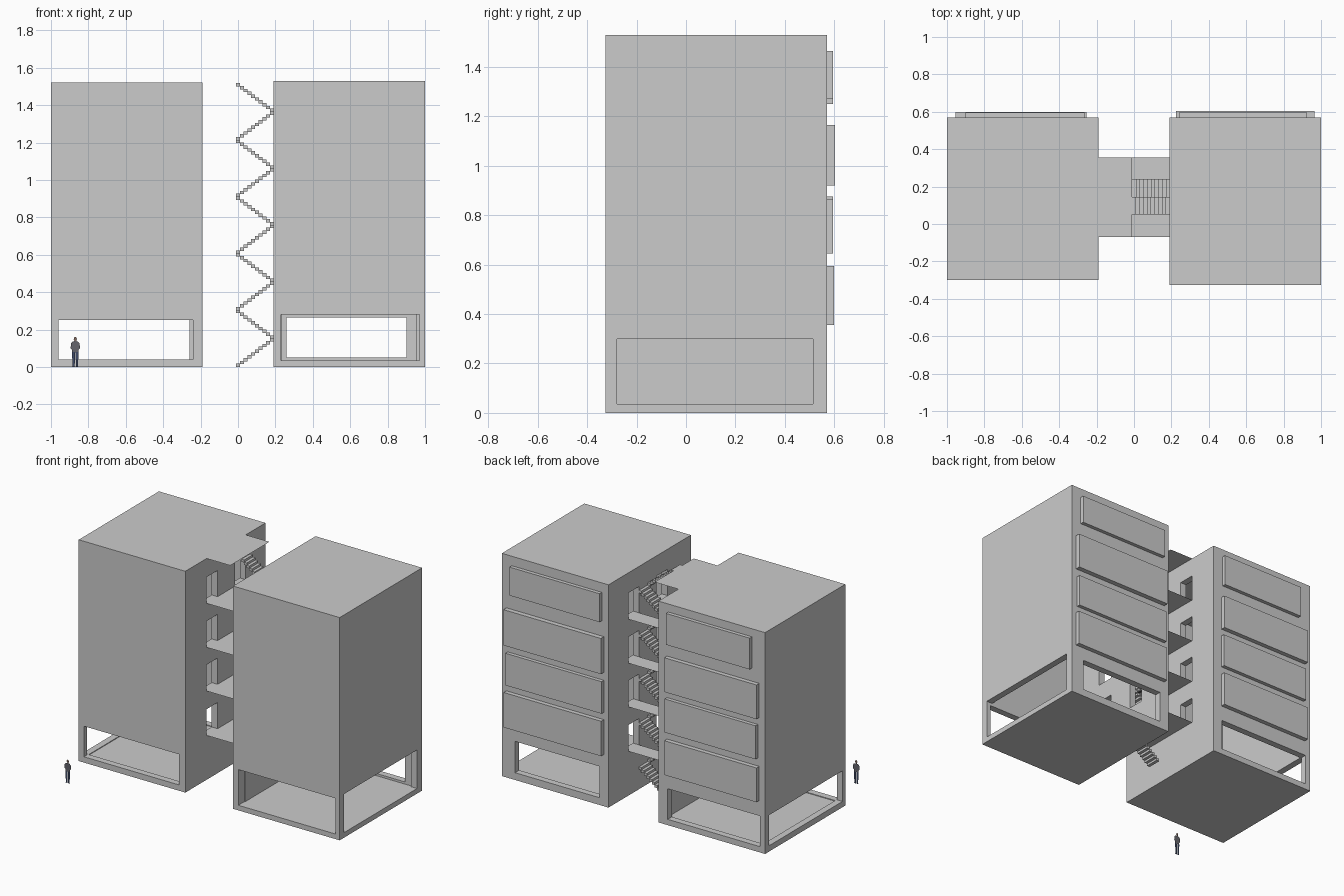
import bpy, bmesh, math

if "Cube" in bpy.data.objects:
    bpy.data.objects.remove(bpy.data.objects["Cube"])

LEVELS = [0.305, 0.61, 0.91, 1.212]
DOORS = [(-0.07, 0.05), (0.24, 0.355)]
WALL = 0.045


def box_bm(bm, x0, x1, y0, y1, z0, z1):
    vs = bmesh.ops.create_cube(bm, size=1)['verts']
    for v in vs:
        v.co = (x1 if v.co.x > 0 else x0,
                y1 if v.co.y > 0 else y0,
                z1 if v.co.z > 0 else z0)


def finish(bm, name, mats=()):
    me = bpy.data.meshes.new(name)
    bm.to_mesh(me)
    bm.free()
    ob = bpy.data.objects.new(name, me)
    for m in mats:
        me.materials.append(m)
    bpy.context.collection.objects.link(ob)
    return ob


def boxes(name, dims):
    bm = bmesh.new()
    for d in dims:
        box_bm(bm, *d)
    return finish(bm, name)


def carve(ob, dims):
    bpy.context.view_layer.objects.active = ob
    cut = boxes("cutter", [dims])
    cut.hide_render = True
    mod = ob.modifiers.new("cut", 'BOOLEAN')
    mod.operation = 'DIFFERENCE'
    mod.solver = 'EXACT'
    mod.object = cut
    bpy.ops.object.modifier_apply(modifier=mod.name)
    bpy.data.objects.remove(cut)


def tower(name, x0, x1, y0, y1, h, front, back, side, panels):
    """Hollow tower: ground-floor openings, stair-side doors, rear window bays."""
    ob = boxes(name, [(x0, x1, y0, y1, 0, h)])
    carve(ob, (x0 + WALL, x1 - WALL, y0 + WALL, y1 - WALL, 0.035, h - WALL))
    a, b, c, d = front
    carve(ob, (a, b, y0 - .02, y0 + WALL + .02, c, d))
    a, b, c, d = back
    carve(ob, (a, b, y1 - WALL - .02, y1 + .02, c, d))
    a, b, c, d = side
    sx = (x1 - WALL - .02, x1 + .02) if x1 > 0 else (x0 - .02, x0 + WALL + .02)
    carve(ob, (*sx, a, b, c, d))
    dx = (x0 - .02, x0 + WALL + .02) if x1 > 0 else (x1 - WALL - .02, x1 + .02)
    for z in LEVELS:
        for ya, yb in DOORS:
            carve(ob, (*dx, ya, yb, z, z + 0.18))
    boxes(name + "_window_bays", [(a, b, y1, y1 + dep, c, d) for a, b, c, d, dep in panels])


# Towers
tower("left_tower", -1.0, -0.19, -0.30, 0.57, 1.52,
      (-0.96, -0.24, 0.04, 0.25), (-0.96, -0.26, 0.04, 0.25), (-0.27, 0.53, 0.04, 0.25),
      [(-0.90, -0.265, 1.25, 1.465, .025), (-0.955, -0.255, 0.925, 1.16, .03),
       (-0.945, -0.255, 0.645, 0.875, .025), (-0.955, -0.255, 0.355, 0.59, .03)])
tower("right_tower", 0.19, 1.0, -0.325, 0.57, 1.53,
      (0.23, 0.97, 0.035, 0.28), (0.26, 0.90, 0.05, 0.265), (-0.28, 0.515, 0.035, 0.30),
      [(0.24, 0.925, 1.27, 1.465, .025), (0.225, 0.965, 0.92, 1.165, .033),
       (0.225, 0.955, 0.645, 0.865, .025), (0.225, 0.965, 0.355, 0.595, .03)])


# Thin walkways around the stairwell, plus the roof landing
def quad(bm, x0, x1, y0, y1, z):
    bm.faces.new([bm.verts.new(p) for p in
                  ((x0, y0, z), (x1, y0, z), (x1, y1, z), (x0, y1, z))])


bm = bmesh.new()
for z in LEVELS:
    quad(bm, -0.19, -0.01, -0.07, 0.355, z)
    for ya, yb in DOORS:
        quad(bm, -0.01, 0.19, ya, yb, z)
quad(bm, -0.19, -0.01, -0.07, 0.355, 1.52)
finish(bm, "walkways")

# Switchback stairs: ten flights, alternating direction and side
STEPS, RISE = 10, 1.515 / 100
steps = []
for f in range(10):
    for i in range(STEPS):
        k = i if f % 2 == 0 else STEPS - 1 - i
        x = -0.01 + k * 0.02
        z = (f * STEPS + i) * RISE
        y = 0.145 if f % 2 == 0 else 0.05
        steps.append((x, min(x + 0.022, 0.19), y, y + 0.095, z, z + 0.018))
boxes("stairs", steps)


# Flat cut-out figure for scale
def mat(name, col):
    m = bpy.data.materials.new(name)
    m.diffuse_color = (*col, 1)
    m.use_nodes = True
    m.node_tree.nodes["Principled BSDF"].inputs["Base Color"].default_value = m.diffuse_color
    return m


mats = [mat("trousers", (0.05, 0.07, 0.14)), mat("shirt", (0.13, 0.13, 0.15)),
        mat("skin", (0.22, 0.14, 0.11))]
leg = [(0.002, 0.08), (0.003, 0.004), (0.001, 0), (0.017, 0), (0.014, 0.006), (0.018, 0.08)]
torso = [(-0.017, 0.078), (0.017, 0.078), (0.017, 0.092), (0.025, 0.1), (0.023, 0.125),
         (0.017, 0.134), (0.005, 0.138), (-0.005, 0.138), (-0.017, 0.134),
         (-0.023, 0.125), (-0.025, 0.1), (-0.017, 0.092)]
head = [(0.0085 * math.cos(a * math.pi / 5), 0.149 + 0.012 * math.sin(a * math.pi / 5))
        for a in range(10)]
bm = bmesh.new()
for pts, m in ((leg, 0), ([(-x, z) for x, z in leg], 0), (torso, 1), (head, 2)):
    face = bm.faces.new([bm.verts.new((-0.87 + x, -0.605, z)) for x, z in pts])
    face.material_index = m
finish(bm, "scale_figure", mats)
